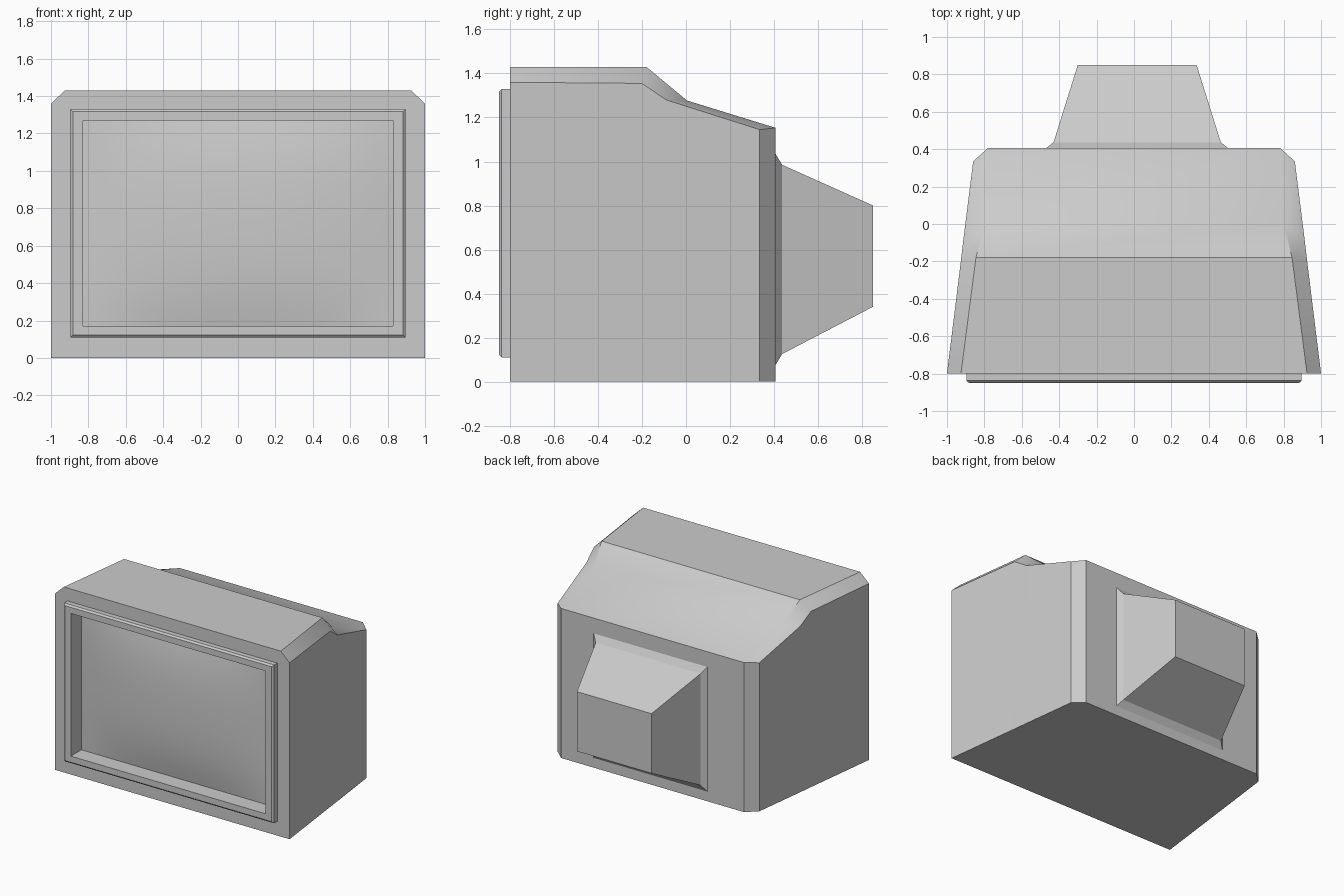
import bpy, bmesh, math

if "Cube" in bpy.data.objects:
    bpy.data.objects.remove(bpy.data.objects["Cube"])


def make_object(name, verts, faces, fix_normals=True):
    mesh = bpy.data.meshes.new(name)
    mesh.from_pydata(verts, [], faces)
    if fix_normals:
        bm = bmesh.new()
        bm.from_mesh(mesh)
        bmesh.ops.recalc_face_normals(bm, faces=bm.faces)
        bm.to_mesh(mesh)
        bm.free()
    obj = bpy.data.objects.new(name, mesh)
    bpy.context.collection.objects.link(obj)
    bpy.ops.object.select_all(action='DESELECT')
    obj.select_set(True)
    bpy.context.view_layer.objects.active = obj
    bpy.ops.object.shade_smooth_by_angle(angle=math.radians(30))
    return obj


def rect(hx, hz, y, cx, cz):
    return [(cx - hx, y, cz - hz), (cx + hx, y, cz - hz),
            (cx + hx, y, cz + hz), (cx - hx, y, cz + hz)]


def loft(rings, closed=False):
    n = len(rings[0])
    verts = [v for r in rings for v in r]
    faces = []
    for i in range(len(rings) if closed else len(rings) - 1):
        a, b = i * n, (i + 1) % len(rings) * n
        faces += [(a + k, a + (k + 1) % n, b + (k + 1) % n, b + k) for k in range(n)]
    return verts, faces


def mirrored(half):
    return [(-x, y, z) for x, y, z in half] + half[::-1]


CZ = 0.72           # screen centre height
OPEN = (0.83, 0.55)  # half size of the screen opening

# Cabinet: each half section is bottom, side edge, roof edge
sections = [
    [(1.0, -0.80, 0), (1.0, -0.80, 1.36), (0.925, -0.80, 1.43)],
    [(0.926, -0.20, 0), (0.926, -0.20, 1.355), (0.845, -0.18, 1.43)],
    [(0.913, -0.09, 0), (0.913, -0.09, 1.28), (0.80, 0.005, 1.277)],
    [(0.86, 0.335, 0), (0.86, 0.335, 1.145), (0.78, 0.407, 1.153)],
]
verts, faces = loft([mirrored(s) for s in sections])
# Rear wall with chamfered corners
c = len(verts)
verts += [(-0.78, 0.407, 0), (0.78, 0.407, 0)]
faces += [(18, 19, 20, c), (23, 22, 21, c + 1), (20, 21, c + 1, c), (18, 23, c + 1, c)]
# Front wall around the screen opening
h = len(verts)
verts += rect(*OPEN, -0.80, 0, CZ)
faces += [(0, 5, h + 1, h), (5, 4, h + 2, h + 1), (4, 3, h + 2),
          (3, 2, h + 3, h + 2), (2, 1, h + 3), (1, 0, h, h + 3)]
make_object("cabinet", verts, faces)

# Raised bezel with a small outer bevel and deep inner walls
profile = [(0.895, 0.61, -0.72), (0.895, 0.61, -0.838), (0.882, 0.597, -0.85),
           (*OPEN, -0.85), (*OPEN, -0.72)]
make_object("screen_bezel", *loft([rect(*p, 0, CZ) for p in profile], closed=True))

# Gently domed screen
nx, nz = 16, 12
verts, faces = [], []
for j in range(nz + 1):
    for i in range(nx + 1):
        u, v = 2 * i / nx - 1, 2 * j / nz - 1
        dome = 0.05 * (1 - abs(u) ** 2.5) * (1 - abs(v) ** 2.5)
        verts.append((OPEN[0] * u, -0.722 - dome, CZ + OPEN[1] * v))
for j in range(nz):
    for i in range(nx):
        a = j * (nx + 1) + i
        faces.append((a, a + 1, a + nx + 2, a + nx + 1))
make_object("screen", verts, faces, fix_normals=False)

# Tapered rear tube housing with a flared flange
tube = [(0.485, 0.48, 0.407), (0.447, 0.43, 0.437), (0.318, 0.23, 0.85)]
centres = [0.555, 0.555, 0.57]
verts, faces = loft([rect(*t, 0.017, z) for t, z in zip(tube, centres)])
faces += [(3, 2, 1, 0), (8, 9, 10, 11)]
make_object("tube_housing", verts, faces)
